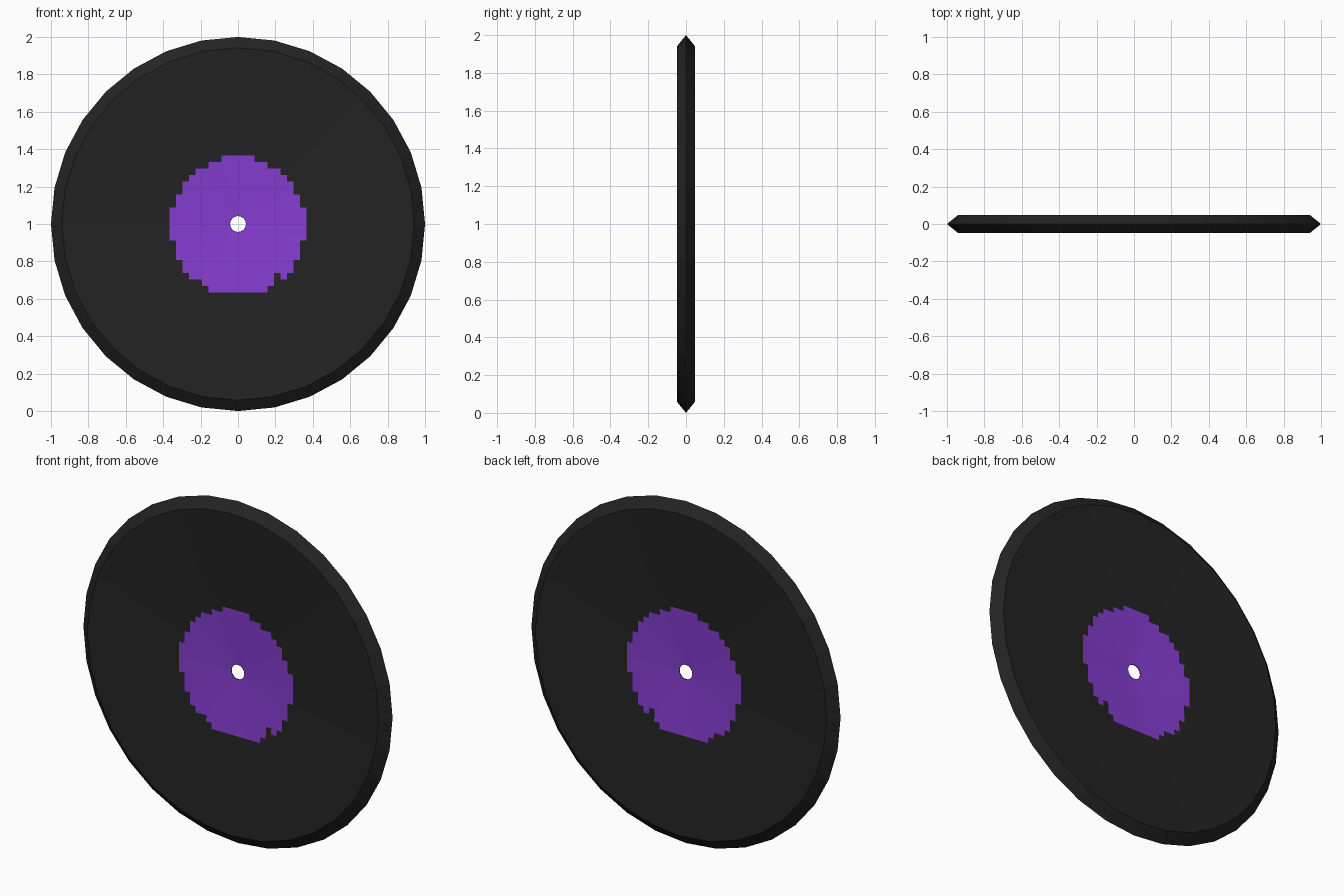
import bpy, bmesh, math
from mathutils import Vector

SIDES = 32
PIXEL = 0.035          # step size of the label's stepped edge
HALF = 0.047           # half thickness at the rim shoulder
HOLE, LABEL_ZONE, SHOULDER = 0.042, 0.42, 0.942

cube = bpy.data.objects.get("Cube")
if cube:
    bpy.data.objects.remove(cube, do_unlink=True)


def material(name, rgb):
    mat = bpy.data.materials.new(name)
    mat.use_nodes = True
    mat.diffuse_color = (*rgb, 1)
    mat.node_tree.nodes["Principled BSDF"].inputs["Base Color"].default_value = (*rgb, 1)
    return mat


def dish(r):
    """Half thickness of the shallow dished face at radius r."""
    return 0.002 + (HALF - 0.002) * (r - HOLE) / (SHOULDER - HOLE)


def in_label(x, z):
    """Stepped round label, slightly fuller at the bottom, with one notch."""
    i, j = round(x / PIXEL), round(z / PIXEL)
    if (i, j) == (6, -8) or (abs(i) == 10 and abs(j) > 3):
        return False
    return i * i + j * j <= (105 if j > -4 else 116)


# Disc: closed profile (radius, y) revolved around the y axis
profile = [(1.0, 0.0)]
profile += [(r, -dish(r)) for r in (SHOULDER, LABEL_ZONE, HOLE)]
profile += [(r, dish(r)) for r in (HOLE, LABEL_ZONE, SHOULDER)]

bm = bmesh.new()
rings = []
for s in range(SIDES):
    a = 2 * math.pi * s / SIDES
    rings.append([bm.verts.new((r * math.sin(a), y, r * math.cos(a))) for r, y in profile])
n = len(profile)
for s in range(SIDES):
    here, there = rings[s], rings[(s + 1) % SIDES]
    for k in range(n):
        m = (k + 1) % n
        bm.faces.new((here[k], here[m], there[m], there[k]))
bmesh.ops.recalc_face_normals(bm, faces=bm.faces)


def zone_faces():
    return [f for f in bm.faces
            if all(math.hypot(v.co.x, v.co.z) < LABEL_ZONE + 0.001 for v in f.verts)]


# Label: cut the middle of both faces on a square grid, then colour by rule
for axis in (Vector((1, 0, 0)), Vector((0, 0, 1))):
    for k in range(-11, 11):
        faces = zone_faces()
        edges = {e for f in faces for e in f.edges}
        verts = {v for f in faces for v in f.verts}
        bmesh.ops.bisect_plane(bm, geom=faces + list(edges) + list(verts), dist=1e-5,
                               plane_co=axis * (k + 0.5) * PIXEL, plane_no=axis)
for f in zone_faces():
    c = f.calc_center_median()
    if abs(f.normal.y) > 0.5 and in_label(c.x, c.z):
        f.material_index = 1

mesh = bpy.data.meshes.new("record_disc")
bm.to_mesh(mesh)
bm.free()
mesh.materials.append(material("black_vinyl", (0.017, 0.017, 0.017)))
mesh.materials.append(material("purple_label", (0.238, 0.047, 0.645)))
disc = bpy.data.objects.new("record_disc", mesh)
disc.location.z = 1
bpy.context.collection.objects.link(disc)
